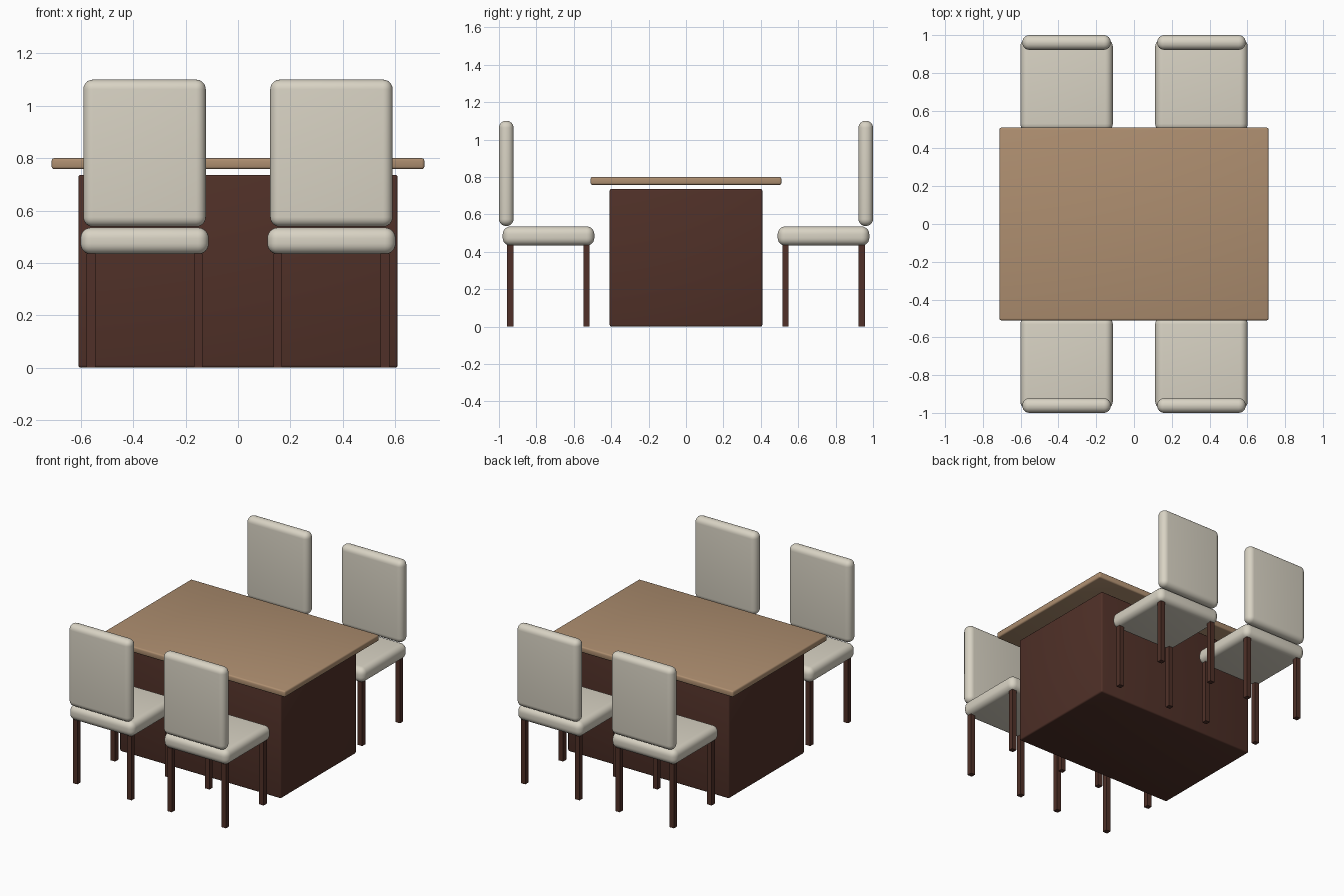
import bpy
import math

if "Cube" in bpy.data.objects:
    bpy.data.objects.remove(bpy.data.objects["Cube"])


def material(name, rgb):
    m = bpy.data.materials.new(name)
    m.diffuse_color = (*rgb, 1.0)
    m.use_nodes = True
    m.node_tree.nodes["Principled BSDF"].inputs["Base Color"].default_value = m.diffuse_color
    return m


tan_wood = material("tan wood", (0.42, 0.27, 0.16))
dark_wood = material("dark brown wood", (0.08, 0.03, 0.021))
cream = material("cream fabric", (0.69, 0.65, 0.55))


def box(name, lo, hi, mat, bevel=0.0, segments=3):
    """Box between two corners with rounded edges."""
    centre = [(a + b) / 2 for a, b in zip(lo, hi)]
    bpy.ops.mesh.primitive_cube_add(size=1, location=centre)
    ob = bpy.context.object
    ob.name = name
    ob.scale = [abs(b - a) for a, b in zip(lo, hi)]
    bpy.ops.object.transform_apply(location=False, rotation=False, scale=True)
    ob.data.materials.append(mat)
    if bevel:
        mod = ob.modifiers.new("rounding", 'BEVEL')
        mod.width = bevel
        mod.segments = segments
        bpy.ops.object.modifier_apply(modifier=mod.name)
        bpy.ops.object.shade_smooth_by_angle(angle=math.radians(40))
    return ob


# Table: solid base with a top floating slightly above it
box("table_base", (-0.61, -0.408, 0), (0.61, 0.408, 0.736), dark_wood, 0.01)
box("table_top", (-0.712, -0.51, 0.758), (0.712, 0.51, 0.80), tan_wood, 0.01)


def chair(cx, side):
    """Chair at x = cx; side is -1 for the front row, 1 for the back row."""
    def part(name, hw, y0, y1, z0, z1, mat, bevel=0.0, segs=3, dx=0.0):
        ya, yb = sorted((side * y0, side * y1))
        box(name, (cx + dx - hw, ya, z0), (cx + dx + hw, yb, z1), mat, bevel, segs)

    part("seat", 0.245, 0.49, 0.98, 0.433, 0.535, cream, 0.041, 6)
    part("backrest", 0.234, 0.922, 1.0, 0.538, 1.10, cream, 0.037, 6)
    for dx in (-0.205, 0.205):
        part("inner_leg", 0.017, 0.515, 0.549, 0, 0.436, dark_wood, dx=dx)
        part("outer_leg", 0.017, 0.923, 0.957, 0, 0.436, dark_wood, dx=dx)


# Two chairs along each long side
for cx in (-0.357, 0.357):
    for side in (-1, 1):
        chair(cx, side)
